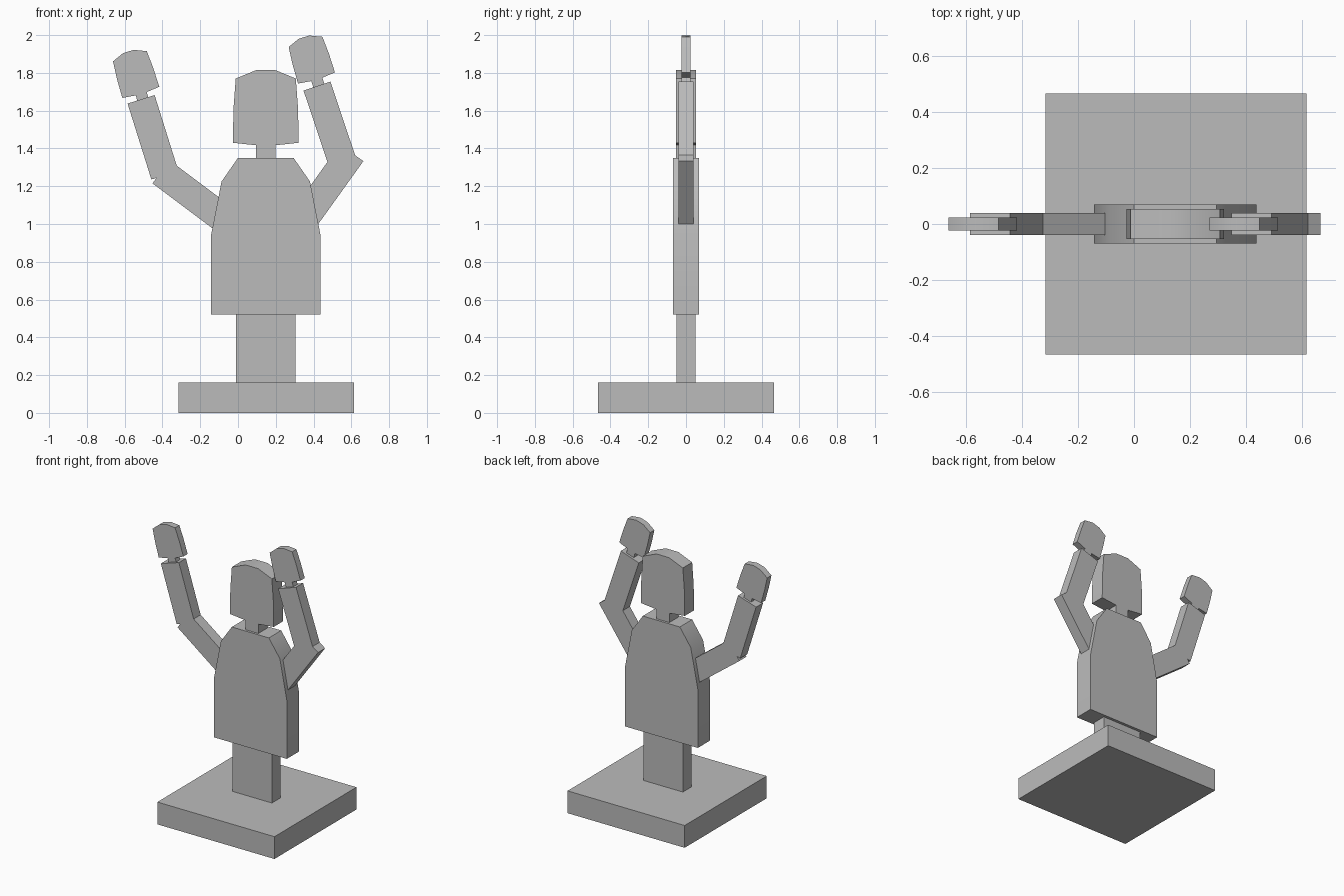
import bpy, bmesh, math
from mathutils import Vector

cube = bpy.data.objects.get("Cube")
if cube:
    bpy.data.objects.remove(cube, do_unlink=True)

grey = bpy.data.materials.new("plain_grey")
grey.use_nodes = True
grey.diffuse_color = (0.5, 0.5, 0.5, 1)
grey.node_tree.nodes["Principled BSDF"].inputs["Base Color"].default_value = (0.5, 0.5, 0.5, 1)

CX = 0.147  # centre line of the body


def slab(name, outline, depth, origin=(0, 0), tilt=0.0, scale=1.0):
    """Extrude an x-z outline symmetrically along y; tilt leans it toward -x."""
    c, s = math.cos(tilt), math.sin(tilt)
    bm = bmesh.new()
    verts = []
    for x, z in outline:
        x, z = x * scale, z * scale
        verts.append(bm.verts.new((origin[0] + c * x - s * z, -depth / 2,
                                   origin[1] + s * x + c * z)))
    face = bm.faces.new(verts)
    new = bmesh.ops.extrude_face_region(bm, geom=[face])["geom"]
    bmesh.ops.translate(bm, vec=(0, depth, 0),
                        verts=[v for v in new if isinstance(v, bmesh.types.BMVert)])
    bmesh.ops.recalc_face_normals(bm, faces=bm.faces)
    mesh = bpy.data.meshes.new(name)
    bm.to_mesh(mesh)
    bm.free()
    mesh.materials.append(grey)
    obj = bpy.data.objects.new(name, mesh)
    bpy.context.collection.objects.link(obj)
    bpy.ops.object.select_all(action="DESELECT")
    obj.select_set(True)
    bpy.context.view_layer.objects.active = obj
    bpy.ops.object.shade_smooth_by_angle(angle=math.radians(30))
    return obj


def mirrored(half):
    """Complete a right-hand half outline, listed from bottom to top."""
    return half + [(-x, z) for x, z in reversed(half)]


def bar(name, start, end, width, depth):
    """Rectangular limb between two x-z points."""
    a, b = Vector(start), Vector(end)
    d = b - a
    w, l = width / 2, d.length
    return slab(name, [(-w, 0), (w, 0), (w, l), (-w, l)], depth, start,
                math.atan2(-d.x, d.y))


# Base plate and leg block
slab("base", mirrored([(0.465, 0), (0.465, 0.16)]), 0.93, (0.15, 0))
slab("legs", mirrored([(0.157, 0.16), (0.157, 0.52)]), 0.10, (CX, 0))

# Torso with tapered shoulders
slab("torso", mirrored([(0.29, 0.52), (0.29, 0.94), (0.234, 1.225), (0.147, 1.35)]),
     0.14, (CX, 0))

# Head with neck; the hands repeat the same outline at a smaller size
head = mirrored([(0.052, 0), (0.052, 0.067), (0.174, 0.08), (0.171, 0.26),
                 (0.159, 0.42), (0.05, 0.465)])
slab("head", head, 0.106, (CX, 1.35))

# Raised arms: shoulder, upper-arm end, forearm start, forearm end, hand origin
arms = {
    "right": ((-0.077, 1.028), (-0.407, 1.276), (-0.387, 1.258), (-0.513, 1.66), (-0.501, 1.652)),
    "left": ((0.358, 1.037), (0.602, 1.377), (0.55, 1.337), (0.418, 1.73), (0.429, 1.728)),
}
for side, (shoulder, elbow, fore_low, fore_top, wrist) in arms.items():
    bar(side + "_upper_arm", shoulder, elbow, 0.152, 0.08)
    bar(side + "_forearm", fore_low, fore_top, 0.15, 0.08)
    slab(side + "_hand", head, 0.048, wrist, math.radians(16.8), 0.587)
